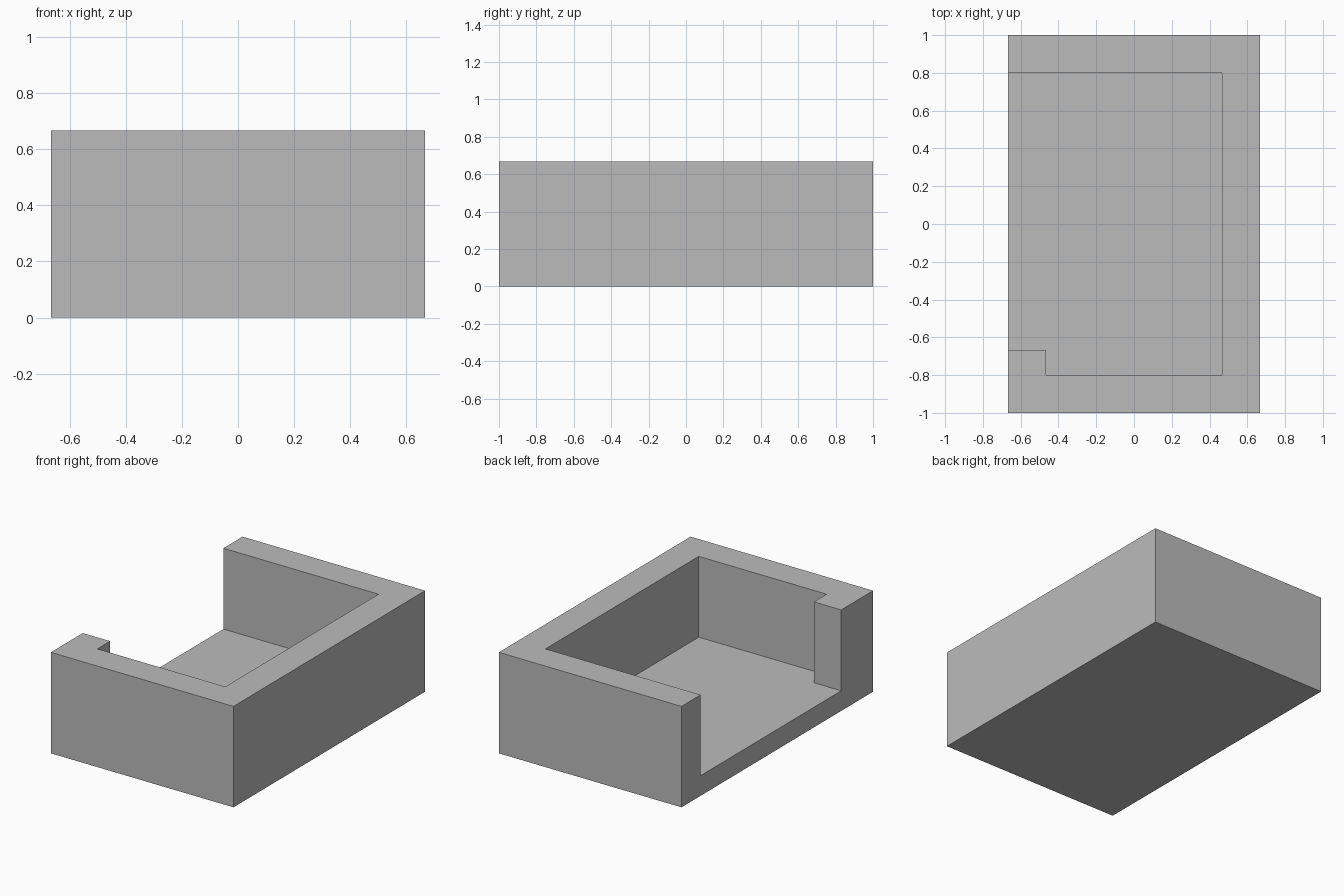
import bpy, bmesh

if "Cube" in bpy.data.objects:
    bpy.data.objects.remove(bpy.data.objects["Cube"])

W, D, H = 0.667, 1.0, 0.667     # half width, half depth, height
T, FLOOR = 0.2, 0.133           # wall and floor thickness


def prism(name, outline, z0, z1):
    """Extrude a flat outline (counter-clockwise) from z0 to z1."""
    bm = bmesh.new()
    base = bm.faces.new([bm.verts.new((x, y, z0)) for x, y in outline])
    top = bmesh.ops.extrude_face_region(bm, geom=[base])["geom"]
    verts = [v for v in top if isinstance(v, bmesh.types.BMVert)]
    bmesh.ops.translate(bm, vec=(0, 0, z1 - z0), verts=verts)
    bmesh.ops.recalc_face_normals(bm, faces=bm.faces)
    mesh = bpy.data.meshes.new(name)
    bm.to_mesh(mesh)
    bm.free()
    obj = bpy.data.objects.new(name, mesh)
    bpy.context.collection.objects.link(obj)
    return obj


# Solid outer block
tray = prism("open_sided_tray", [(-W, -D), (W, -D), (W, D), (-W, D)], 0, H)
grey = bpy.data.materials.new("plain grey")
grey.diffuse_color = (0.5, 0.5, 0.5, 1)
grey.use_nodes = True
grey.node_tree.nodes["Principled BSDF"].inputs["Base Color"].default_value = grey.diffuse_color
tray.data.materials.append(grey)

# Cavity, open on the left, narrowed by a small return at the front corner
cavity = prism("cavity_cutter", [
    (-W - 0.2, -0.667), (-W + T, -0.667), (-W + T, -D + T),
    (W - T, -D + T), (W - T, D - T), (-W - 0.2, D - T)], FLOOR, H + 0.2)
cavity.hide_render = True
cavity.hide_viewport = False

# Cut the cavity, then drop the helper
cut = tray.modifiers.new("cavity", 'BOOLEAN')
cut.operation = 'DIFFERENCE'
cut.solver = 'EXACT'
cut.object = cavity
bpy.context.view_layer.objects.active = tray
bpy.ops.object.modifier_apply(modifier=cut.name)
bpy.data.objects.remove(cavity)
